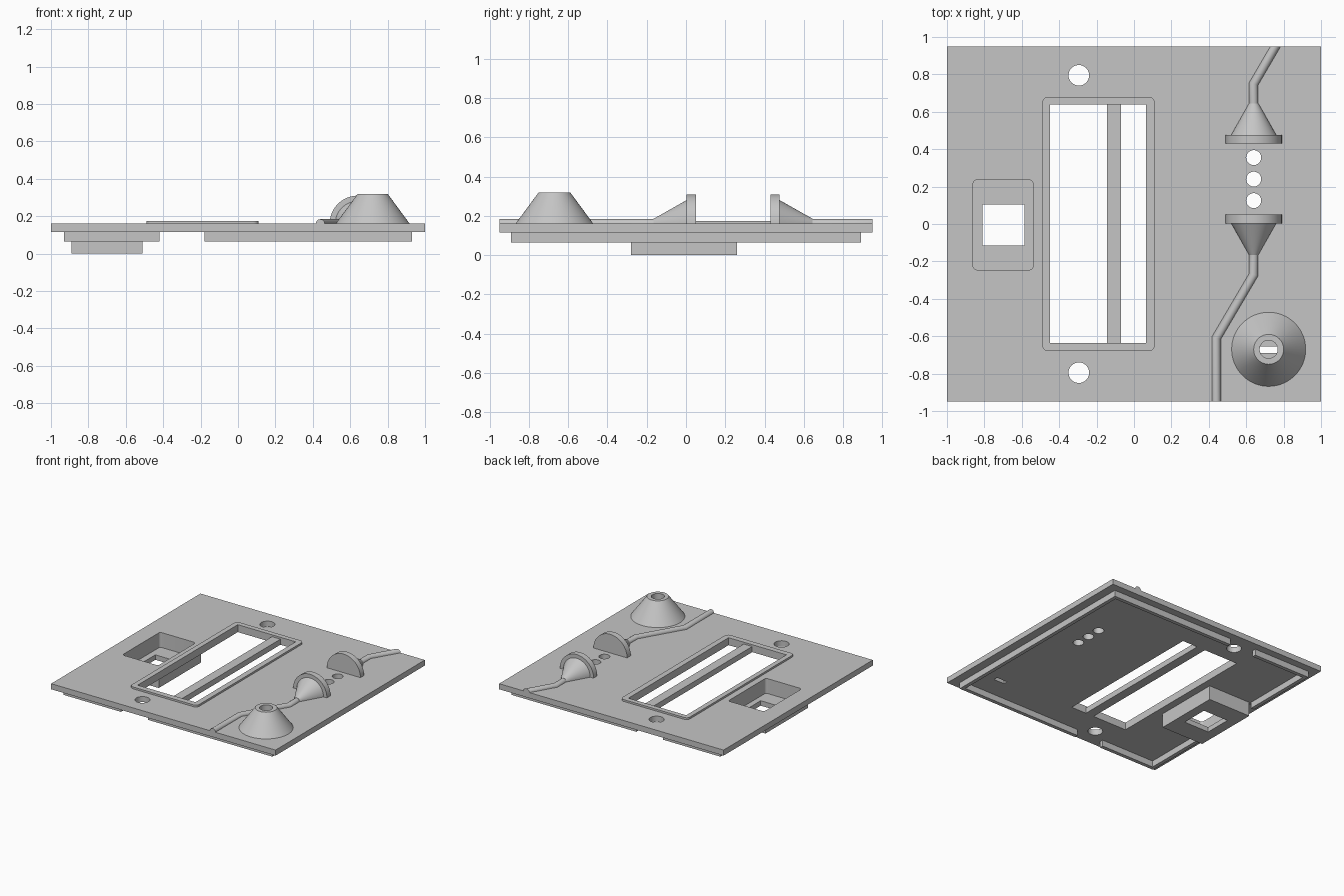
import bpy, bmesh, math
from mathutils import Vector

cube = bpy.data.objects.get("Cube")
if cube:
    bpy.data.objects.remove(cube)

GREY = (0.56, 0.56, 0.56, 1)
grey = bpy.data.materials.new("plain grey")
grey.use_nodes = True
grey.diffuse_color = GREY
grey.node_tree.nodes["Principled BSDF"].inputs["Base Color"].default_value = GREY

BASE, TOP = 0.115, 0.16      # underside and face of the plate


def finish(name, bm):
    """Turn a bmesh into a clean grey object with sharp edges kept."""
    bmesh.ops.remove_doubles(bm, verts=bm.verts, dist=1e-5)
    bmesh.ops.recalc_face_normals(bm, faces=bm.faces)
    mesh = bpy.data.meshes.new(name)
    bm.to_mesh(mesh)
    bm.free()
    mesh.materials.append(grey)
    obj = bpy.data.objects.new(name, mesh)
    bpy.context.collection.objects.link(obj)
    bpy.ops.object.select_all(action='DESELECT')
    obj.select_set(True)
    bpy.context.view_layer.objects.active = obj
    bpy.ops.object.shade_smooth_by_angle(angle=math.radians(30))
    return obj


def circle(cx, cy, r, n=40):
    return [(cx + r * math.cos(2 * math.pi * i / n),
             cy + r * math.sin(2 * math.pi * i / n)) for i in range(n)]


def rect(x0, x1, y0, y1, r=0.0, n=6):
    """Rectangle outline, with rounded corners when r is given."""
    if not r:
        return [(x0, y0), (x1, y0), (x1, y1), (x0, y1)]
    corners = [(x1 - r, y1 - r), (x0 + r, y1 - r), (x0 + r, y0 + r), (x1 - r, y0 + r)]
    return [(cx + r * math.cos(math.pi / 2 * (k + i / n)),
             cy + r * math.sin(math.pi / 2 * (k + i / n)))
            for k, (cx, cy) in enumerate(corners) for i in range(n + 1)]


def slab(name, outlines, z0, z1):
    """Extrude flat outlines; inner outlines become holes."""
    curve = bpy.data.curves.new(name, 'CURVE')
    curve.dimensions = '2D'
    curve.fill_mode = 'BOTH'
    curve.extrude = (z1 - z0) / 2
    for pts in outlines:
        spline = curve.splines.new('POLY')
        spline.points.add(len(pts) - 1)
        for p, (x, y) in zip(spline.points, pts):
            p.co = (x, y, 0, 1)
        spline.use_cyclic_u = True
    temp = bpy.data.objects.new(name, curve)
    bpy.context.collection.objects.link(temp)
    graph = bpy.context.evaluated_depsgraph_get()
    mesh = bpy.data.meshes.new_from_object(temp.evaluated_get(graph))
    bm = bmesh.new()
    bm.from_mesh(mesh)
    bmesh.ops.translate(bm, verts=bm.verts, vec=(0, 0, (z0 + z1) / 2))
    bpy.data.objects.remove(temp)
    bpy.data.curves.remove(curve)
    bpy.data.meshes.remove(mesh)
    return finish(name, bm)


def turned(name, points, centre, axis, angle, steps):
    """Spin a profile of 3D points about an axis."""
    bm = bmesh.new()
    verts = [bm.verts.new(p) for p in points]
    edges = [bm.edges.new(pair) for pair in zip(verts, verts[1:])]
    bmesh.ops.spin(bm, geom=verts + edges, cent=centre, axis=axis,
                   angle=angle, steps=steps, dvec=(0, 0, 0))
    return finish(name, bm)


def half_round_wire(name, path, r, n=12):
    """Half-round bead along a path, mitred at bends and cut square to y at the ends."""
    pts = [Vector(p) for p in path]
    dirs = [(b - a).normalized() for a, b in zip(pts, pts[1:])]
    bm = bmesh.new()
    rings = []
    for i, p in enumerate(pts):
        before, after = dirs[max(i - 1, 0)], dirs[min(i, len(dirs) - 1)]
        normal = Vector((-after.y, after.x))
        if 0 < i < len(pts) - 1:
            tangent = (before + after).normalized()
            side = Vector((-tangent.y, tangent.x))
        else:
            side = Vector((math.copysign(1, normal.x), 0))
        side /= side.dot(normal)
        ring = []
        for k in range(n + 1):
            a = math.pi * k / n
            q = p + side * r * math.cos(a)
            ring.append(bm.verts.new((q.x, q.y, TOP + r * math.sin(a))))
        rings.append(ring)
    for a, b in zip(rings, rings[1:]):
        for k in range(n + 1):
            j = (k + 1) % (n + 1)
            bm.faces.new((a[k], a[j], b[j], b[k]))
    bm.faces.new(rings[0])
    bm.faces.new(rings[-1])
    return finish(name, bm)


# Main plate with all its openings
slots = [rect(-0.45, -0.145, -0.635, 0.64), rect(-0.07, 0.065, -0.635, 0.64)]
pocket = rect(-0.86, -0.54, -0.245, 0.235, 0.02)
screw_holes = [circle(-0.295, y, 0.055) for y in (-0.795, 0.795)]
beam_holes = [circle(0.64, y, 0.04) for y in (0.125, 0.24, 0.355)]
key_slot = rect(0.672, 0.768, -0.69, -0.655)
slab("plate", [rect(-1, 1, -0.95, 0.95), pocket, key_slot]
     + slots + screw_holes + beam_holes, BASE, TOP)

# Raised frame around the two slots
slab("slot_frame", [rect(-0.49, 0.11, -0.68, 0.68, 0.03),
                    rect(-0.45, 0.065, -0.635, 0.64)], TOP, 0.175)

# Recessed pocket hanging below the plate
box = rect(-0.89, -0.51, -0.28, 0.26)
slab("pocket_walls", [box, pocket], 0.04, BASE)
slab("pocket_floor", [box, rect(-0.81, -0.585, -0.115, 0.105)], 0, 0.04)

# Locating rim under the plate, open at the screw holes and the pocket
W = 0.03
X, Y = 0.93, 0.89
slab("rim_main", [[(-0.18, -Y), (X, -Y), (X, Y), (-0.18, Y), (-0.18, Y - W),
                   (X - W, Y - W), (X - W, W - Y), (-0.18, W - Y)]], 0.065, BASE)
for name, s, gap in (("rim_back_corner", 1, 0.27), ("rim_front_corner", -1, 0.29)):
    slab(name, [[(-0.42, s * Y), (-X, s * Y), (-X, s * gap), (W - X, s * gap),
                 (W - X, s * (Y - W)), (-0.42, s * (Y - W))]], 0.065, BASE)

# Conical knob with a bore
kx, ky = 0.72, -0.67
turned("knob", [(kx + r, ky, z) for r, z in
                ((0.198, TOP), (0.08, 0.32), (0.048, 0.32), (0.048, TOP))],
       (kx, ky, 0), (0, 0, 1), 2 * math.pi, 64)

# Two facing half-round horns, each with a flange and a wire
for name, face, d in (("front_horn", 0.05, -1), ("back_horn", 0.43, 1)):
    profile = ((0, 0), (0.15, 0), (0.15, 0.047), (0.12, 0.047), (0.025, 0.215), (0, 0.215))
    turned(name, [(0.64 + r, face + d * t, TOP) for r, t in profile],
           (0.64, 0, TOP), (0, -1, 0), math.pi, 40)
half_round_wire("front_wire", [(0.64, -0.16), (0.64, -0.27), (0.44, -0.61), (0.44, -0.95)], 0.024)
half_round_wire("back_wire", [(0.64, 0.64), (0.64, 0.75), (0.757, 0.95)], 0.024)
